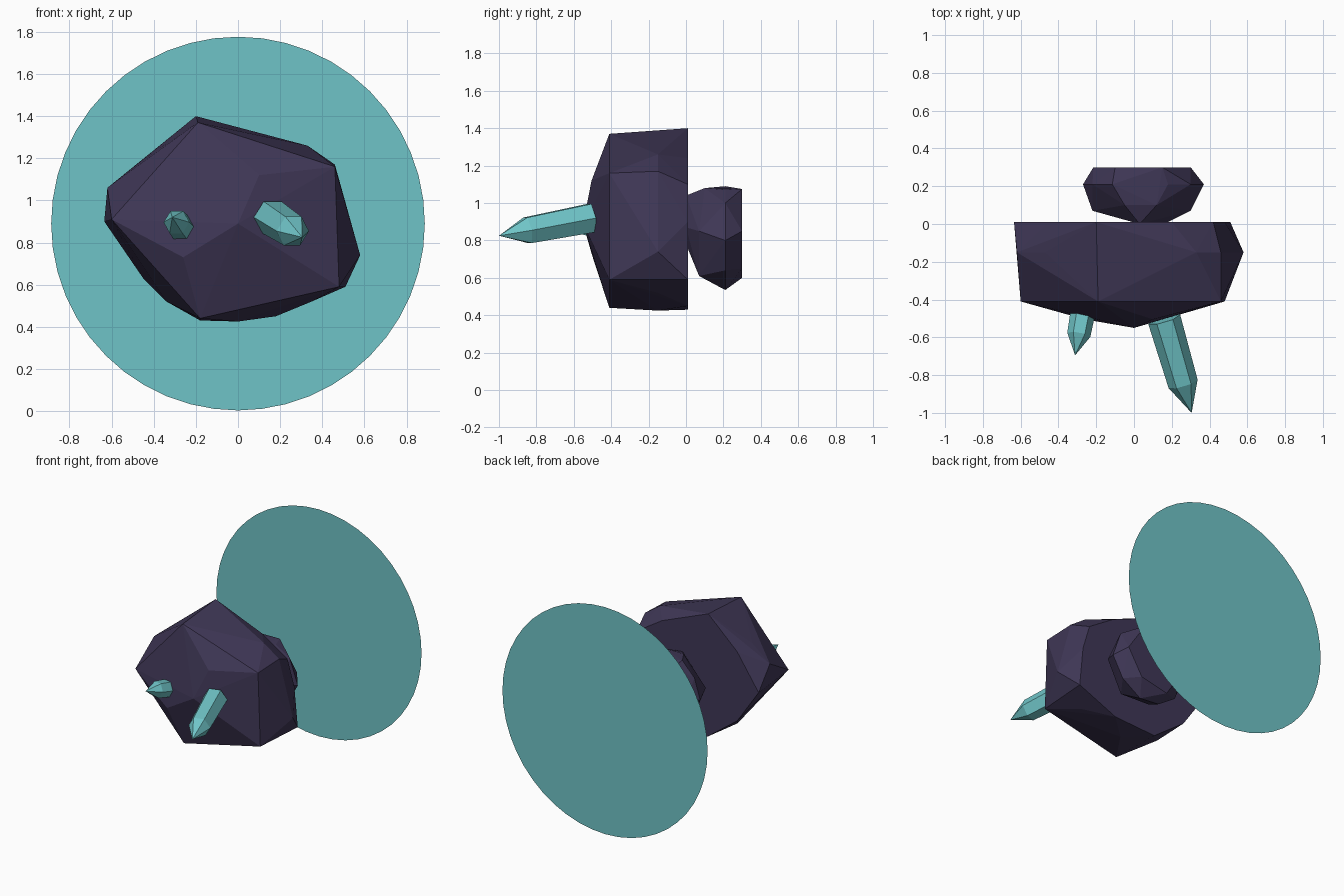
import bpy, bmesh, math
from mathutils import Vector

if "Cube" in bpy.data.objects:
    bpy.data.objects.remove(bpy.data.objects["Cube"])


def material(name, srgb):
    m = bpy.data.materials.new(name)
    lin = [((c / 255 + 0.055) / 1.055) ** 2.4 for c in srgb]
    m.diffuse_color = (*lin, 1)
    m.use_nodes = True
    m.node_tree.nodes["Principled BSDF"].inputs["Base Color"].default_value = m.diffuse_color
    return m


ROCK = material("dark purple rock", (63, 55, 86))
TEAL = material("teal crystal", (111, 196, 199))


def finish(name, bm, mat):
    me = bpy.data.meshes.new(name)
    bmesh.ops.recalc_face_normals(bm, faces=bm.faces[:])
    bm.to_mesh(me)
    bm.free()
    me.materials.append(mat)
    ob = bpy.data.objects.new(name, me)
    bpy.context.collection.objects.link(ob)


def rock(name, rings):
    """Faceted boulder: rings of (x, z) points, each ring at its own depth y."""
    bm = bmesh.new()
    for y, pts in rings:
        for x, z in pts:
            bm.verts.new((x, y, z))
    res = bmesh.ops.convex_hull(bm, input=bm.verts[:])
    bmesh.ops.delete(bm, geom=[v for v in bm.verts if not v.link_faces], context='VERTS')
    finish(name, bm, ROCK)


def crystal(name, base, tip, r0, r1, shoulder):
    """Six-sided prism with a pointed end."""
    base, tip = Vector(base), Vector(tip)
    axis = tip - base
    u = Vector((0, 0, 1)).cross(axis).normalized()
    w = axis.cross(u).normalized()
    bm = bmesh.new()
    rings = []
    for t, r in ((0, r0), (shoulder, r1)):
        c = base + axis * t
        rings.append([bm.verts.new(c + (u * math.cos(k * math.pi / 3) + w * math.sin(k * math.pi / 3)) * r)
                      for k in range(6)])
    top = bm.verts.new(tip)
    bm.faces.new(rings[0])
    for k in range(6):
        j = (k + 1) % 6
        bm.faces.new((rings[0][k], rings[0][j], rings[1][j], rings[1][k]))
        bm.faces.new((rings[1][k], rings[1][j], top))
    finish(name, bm, TEAL)


# Large front boulder
rock("large_rock", [
    (-0.55, [(0, .89)]),
    (-0.505, [(.10, 1.12), (-.26, .73)]),
    (-0.41, [(-.19, 1.37), (.46, 1.16), (.48, .59), (-.18, .44), (-.6, .91)]),
    (-0.15, [(.58, .74), (.46, 1.17), (.33, 1.26), (0, 1.335), (-.19, 1.36), (-.47, 1.18),
             (-.62, 1.06), (-.55, .8), (-.34, .52), (0, .425), (.35, .52)]),
    (0.01, [(-.2, 1.4), (.2, 1.24), (.42, 1.1), (.48, .9), (.51, .59), (.18, .45),
            (-.18, .43), (-.45, .63), (-.635, .9), (-.45, 1.17)]),
])

# Smaller boulder behind
rock("small_rock", [
    (0.0, [(.16, .87), (.03, 1.04), (.05, .78)]),
    (0.07, [(.3, .85), (-.22, .85), (-.08, .62), (.18, .61)]),
    (0.10, [(.12, 1.08), (-.05, 1.08)]),
    (0.21, [(.37, .8), (.3, 1.0), (.18, 1.07), (-.115, 1.09), (-.22, .98), (-.27, .82),
            (-.2, .65), (-.05, .55), (.12, .535), (.28, .64)]),
    (0.30, [(-.215, .85), (-.1, 1.07), (.15, 1.075), (.3, .85), (.18, .65), (-.05, .6)]),
])

# Crystals on the front of the boulder
crystal("large_crystal", (.16, -.505, .92), (.305, -1.0, .825), .088, .08, .69)
crystal("small_crystal", (-.27, -.465, .87), (-.312, -.695, .92), .066, .062, .53)

# Flat disc at the back
bm = bmesh.new()
bm.faces.new([bm.verts.new((.887 * math.cos(a), 1.0, .89 + .887 * math.sin(a)))
              for a in (math.tau * i / 48 for i in range(48))])
finish("back_disc", bm, TEAL)
